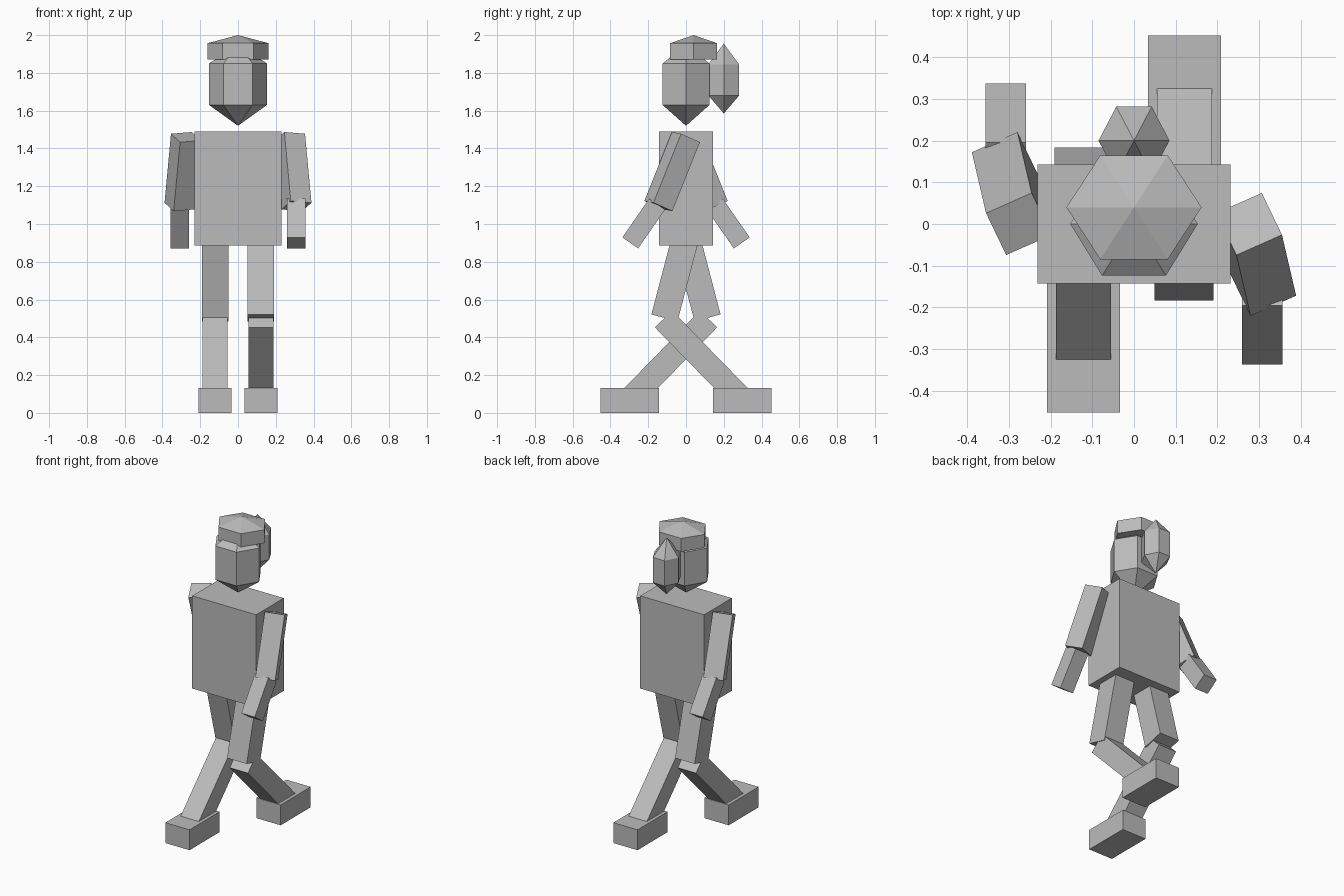
import bpy
import math
from mathutils import Matrix, Vector

cube = bpy.data.objects.get("Cube")
if cube:
    bpy.data.objects.remove(cube, do_unlink=True)

grey = bpy.data.materials.new("plain grey")
grey.use_nodes = True
grey.diffuse_color = (0.5, 0.5, 0.5, 1)
grey.node_tree.nodes["Principled BSDF"].inputs["Base Color"].default_value = (0.5, 0.5, 0.5, 1)


def add_mesh(name, verts, faces):
    mesh = bpy.data.meshes.new(name)
    mesh.from_pydata(verts, [], faces)
    mesh.materials.append(grey)
    obj = bpy.data.objects.new(name, mesh)
    bpy.context.collection.objects.link(obj)
    return obj


def limb(name, start, end, width, depth, side=(1, 0, 0), turn=0):
    """Box running from start to end, turned about the vertical axis."""
    start, end = Vector(start), Vector(end)
    axis = (end - start).normalized()
    across = Vector(side)
    across = (across - axis * across.dot(axis)).normalized() * width / 2
    along = axis.cross(across).normalized() * depth / 2
    spin = Matrix.Rotation(turn, 3, 'Z')
    corners = [(-1, -1), (1, -1), (1, 1), (-1, 1)]
    verts = [spin @ (p + across * i + along * j)
             for p in (start, end) for i, j in corners]
    faces = [(3, 2, 1, 0), (4, 5, 6, 7)]
    faces += [(i, (i + 1) % 4, (i + 1) % 4 + 4, i + 4) for i in range(4)]
    # axis x across x along is right handed, so the windings point outward
    return add_mesh(name, verts, faces)


def hex_gem(name, y, rx, ry, low, high, tip_low, tip_high):
    """Six-sided prism with a pointed top and a flat or pointed bottom."""
    ring = [(rx * math.cos(k * math.pi / 3), y + ry * math.sin(k * math.pi / 3))
            for k in range(6)]
    verts = [(a, b, z) for z in (low, high) for a, b in ring]
    verts += [(0, y, tip_low), (0, y, tip_high)]
    faces = []
    for i in range(6):
        j = (i + 1) % 6
        faces += [(i, j, j + 6, i + 6), (j, i, 12), (i + 6, j + 6, 13)]
    return add_mesh(name, verts, faces)


# Torso
limb("torso", (0, 0, 0.885), (0, 0, 1.49), 0.462, 0.285)

# Head, cap and tied-back hair
hex_gem("head", 0, 0.153, 0.143, 1.63, 1.85, 1.52, 1.95)
hex_gem("cap", 0.04, 0.162, 0.144, 1.87, 1.957, 1.87, 2.0)
hex_gem("ponytail", 0.2, 0.085, 0.094, 1.68, 1.845, 1.585, 1.955)

# Striding limbs: the right side is the left side turned half way round
for label, turn in (("left", 0), ("right", math.pi)):
    limb(label + "_upper_arm", (0.276, 0, 1.46), (0.31, -0.146, 1.095),
         0.12, 0.12, (0.108, 0.048, -0.009), turn)
    limb(label + "_forearm", (0.308, -0.153, 1.105), (0.308, -0.295, 0.9),
         0.097, 0.102, turn=turn)
    limb(label + "_thigh", (0.12, 0.003, 0.95), (0.12, -0.114, 0.503),
         0.142, 0.143, turn=turn)
    limb(label + "_shin", (0.121, -0.119, 0.497), (0.121, 0.283, 0.085),
         0.132, 0.127, turn=turn)
    limb(label + "_foot", (0.121, 0.143, 0.0665), (0.121, 0.452, 0.0665),
         0.175, 0.133, turn=turn)
